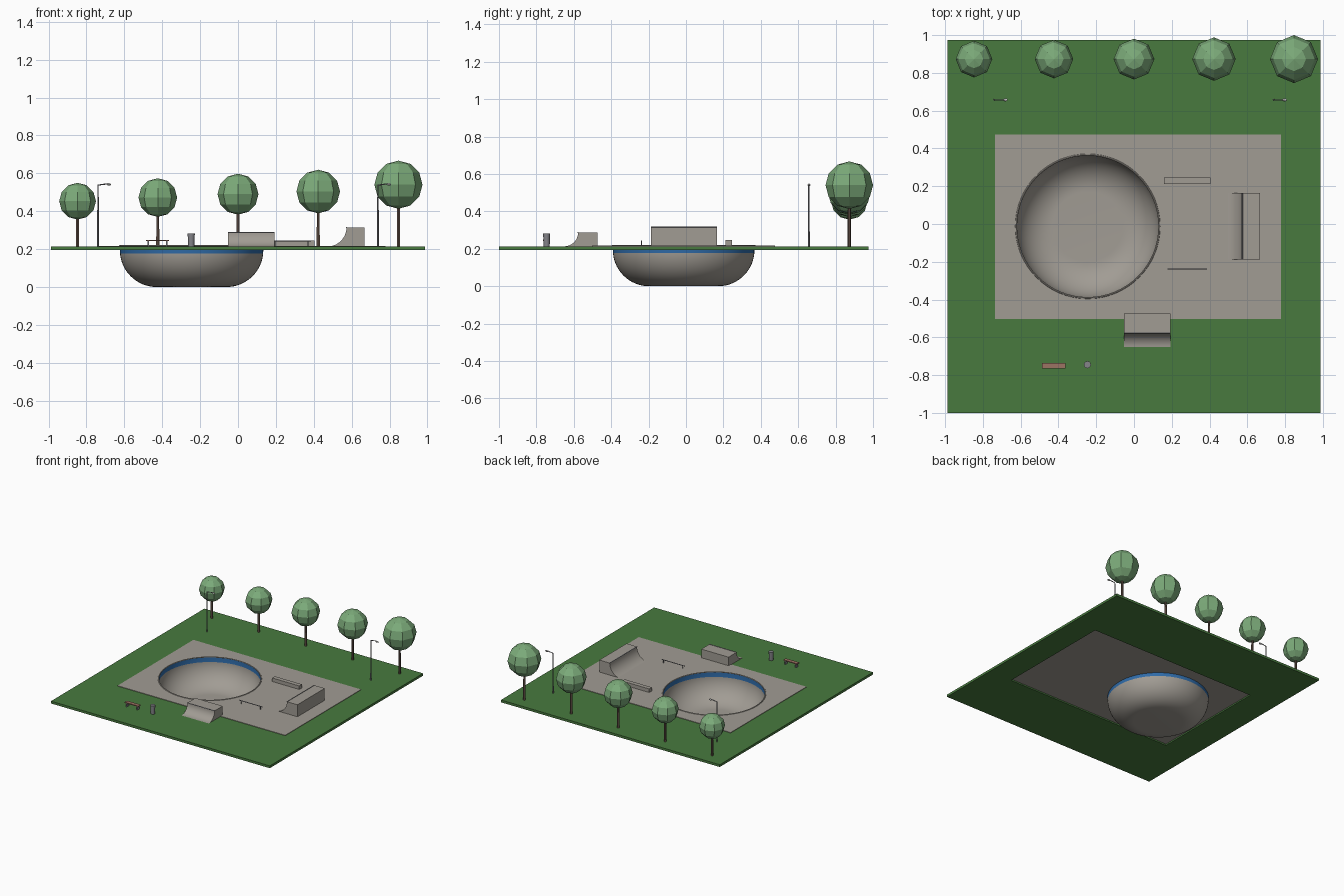
import bpy, bmesh, math
from mathutils import Vector

old = bpy.data.objects.get("Cube")
if old:
    bpy.data.objects.remove(old, do_unlink=True)


def material(name, hexcode):
    srgb = [int(hexcode[i:i + 2], 16) / 255 for i in (0, 2, 4)]
    lin = [c / 12.92 if c < 0.04045 else ((c + 0.055) / 1.055) ** 2.4 for c in srgb]
    m = bpy.data.materials.new(name)
    m.use_nodes = True
    m.diffuse_color = (*lin, 1)
    m.node_tree.nodes["Principled BSDF"].inputs["Base Color"].default_value = (*lin, 1)
    return m


GRASS = material("grass green", "487a3e")
CONCRETE = material("concrete grey", "a19c94")
TILE = material("tile blue", "2f6ba8")
LEAF = material("leaf green", "7cab7a")
BARK = material("bark brown", "6b574c")
WOOD = material("bench wood", "9c7363")
STEEL = material("steel grey", "85858a")
LAMP = material("lamp white", "d0d0cc")

DECK_Y = -0.0125      # middle of the lawn and deck
LAWN_TOP = 0.213
DECK_TOP = 0.217
BOWL = Vector((-0.245, DECK_Y, 0))
BOWL_R = 0.379


def finish(name, bm, mats, smooth=False):
    bmesh.ops.recalc_face_normals(bm, faces=bm.faces)
    me = bpy.data.meshes.new(name)
    bm.to_mesh(me)
    bm.free()
    ob = bpy.data.objects.new(name, me)
    bpy.context.scene.collection.objects.link(ob)
    for m in mats if isinstance(mats, list) else [mats]:
        me.materials.append(m)
    if smooth:
        bpy.ops.object.select_all(action="DESELECT")
        ob.select_set(True)
        bpy.context.view_layer.objects.active = ob
        bpy.ops.object.shade_smooth_by_angle(angle=math.radians(35))
    return ob


def box(name, lo, hi, mat):
    bm = bmesh.new()
    bmesh.ops.create_cube(bm, size=1)
    lo, hi = Vector(lo), Vector(hi)
    for v in bm.verts:
        v.co = (lo + hi) / 2 + v.co * (hi - lo)
    return finish(name, bm, mat)


def rod(name, a, b, r1, mat, r2=None, sides=8):
    a, b = Vector(a), Vector(b)
    bm = bmesh.new()
    bmesh.ops.create_cone(bm, cap_ends=True, segments=sides, radius1=r1,
                          radius2=r1 if r2 is None else r2, depth=(b - a).length)
    turn = (b - a).to_track_quat("Z", "Y")
    for v in bm.verts:
        v.co = turn @ v.co + (a + b) / 2
    return finish(name, bm, mat, True)


def ball(name, centre, size, mat, segments, rings, smooth=False):
    bm = bmesh.new()
    bmesh.ops.create_uvsphere(bm, u_segments=segments, v_segments=rings, radius=1)
    for v in bm.verts:
        v.co = Vector(centre) + v.co * Vector(size)
    return finish(name, bm, mat, smooth)


def rectangle(x0, x1, y0, y1):
    return [(x0, y0), (x1, y0), (x1, y1), (x0, y1)]


def circle(radius, n=64):
    return [(BOWL.x + radius * math.cos(math.tau * i / n),
             BOWL.y + radius * math.sin(math.tau * i / n)) for i in range(n)]


def plate(name, outer, hole, z0, z1, mat):
    """Flat plate with an opening, extruded upwards."""
    bm = bmesh.new()
    edges = []
    for loop in (outer, hole):
        vs = [bm.verts.new((x, y, z0)) for x, y in loop]
        edges += [bm.edges.new((vs[i - 1], vs[i])) for i in range(len(vs))]
    bmesh.ops.triangle_fill(bm, edges=edges, use_beauty=True, normal=(0, 0, 1))
    ext = bmesh.ops.extrude_face_region(bm, geom=bm.faces[:], use_keep_orig=True)
    for v in ext["geom"]:
        if isinstance(v, bmesh.types.BMVert):
            v.co.z = z1
    return finish(name, bm, mat)


def lathe(name, profile, mats, closed=False, n=64):
    """Spin an (r, z) profile around the bowl axis."""
    bm = bmesh.new()
    vs = [bm.verts.new((BOWL.x + r, BOWL.y, z)) for r, z in profile]
    edges = [bm.edges.new(p) for p in zip(vs, vs[1:])]
    if closed:
        edges.append(bm.edges.new((vs[-1], vs[0])))
    bmesh.ops.spin(bm, geom=vs + edges, cent=BOWL, axis=(0, 0, 1),
                   angle=math.tau, steps=n, use_duplicate=False)
    bmesh.ops.remove_doubles(bm, verts=bm.verts, dist=0.0002)
    return finish(name, bm, mats, True)


def ramp(name, start, lip, back, top, side0, side1, along_x):
    """Quarter-pipe: concave transition, platform, flat back."""
    run, rise = lip - start, top - LAWN_TOP
    prof = [(start + run * math.sin(a), top - rise * math.cos(a))
            for a in (math.pi / 2 * i / 12 for i in range(13))]
    prof += [(back, top), (back, LAWN_TOP)]

    def place(u, z, s):
        return (u, s, z) if along_x else (s, u, z)

    bm = bmesh.new()
    face = bm.faces.new([bm.verts.new(place(u, z, side0)) for u, z in prof])
    ext = bmesh.ops.extrude_face_region(bm, geom=[face], use_keep_orig=True)
    shift = Vector(place(0, 0, side1 - side0))
    bmesh.ops.translate(bm, vec=shift,
                        verts=[v for v in ext["geom"] if isinstance(v, bmesh.types.BMVert)])
    finish(name, bm, CONCRETE, True)
    rod(name + "_coping", place(lip, top, side0), place(lip, top, side1), 0.003, STEEL)


# Lawn and concrete deck
deck = rectangle(-0.735, 0.778, -0.503, 0.475)
plate("lawn", rectangle(-0.987, 0.987, -1, 0.975), deck, 0.194, LAWN_TOP, GRASS)
plate("deck", deck, circle(BOWL_R), 0.205, DECK_TOP, CONCRETE)

# Sunken bowl with a tiled band and a rounded rim
FLOOR_R, TILE_Z = 0.185, 0.177
curve = [(FLOOR_R + (BOWL_R - FLOOR_R) * math.sin(a), 0.195 * (1 - math.cos(a)))
         for a in (math.pi / 2 * i / 16 for i in range(16))]
curve = [p for p in curve if p[1] < TILE_Z - 0.004]
bowl = lathe("bowl", [(0, 0)] + curve + [(BOWL_R - 0.001, TILE_Z), (BOWL_R, 0.214)],
             [CONCRETE, TILE])
for p in bowl.data.polygons:
    p.material_index = int(p.center.z > TILE_Z)
lathe("bowl_rim", [(BOWL_R + 0.005 * math.cos(a), DECK_TOP + 0.004 * math.sin(a))
                   for a in (math.tau * i / 8 for i in range(8))], CONCRETE, closed=True)

# Ramps, ledge and grind rail
ramp("side_ramp", 0.47, 0.573, 0.667, 0.315, -0.187, 0.165, True)
ramp("front_ramp", -0.652, -0.577, -0.473, 0.287, -0.053, 0.193, False)
box("ledge", (0.159, 0.212, LAWN_TOP), (0.404, 0.247, 0.246), CONCRETE)
rod("grind_rail", (0.178, -0.238, 0.242), (0.386, -0.238, 0.242), 0.003, STEEL)
for side, x in (("right", 0.195), ("left", 0.37)):
    rod("rail_post_" + side, (x, -0.238, LAWN_TOP), (x, -0.238, 0.242), 0.0025, STEEL)

# Bench and bin
box("bench_seat", (-0.487, -0.765, 0.242), (-0.363, -0.735, 0.249), WOOD)
for side, x in (("right", -0.473), ("left", -0.377)):
    box("bench_leg_" + side, (x - 0.004, -0.762, LAWN_TOP), (x + 0.004, -0.738, 0.242), STEEL)
rod("bin", (-0.247, -0.745, LAWN_TOP), (-0.247, -0.745, 0.282), 0.016, STEEL, 0.019, 12)

# Street lamps
for side, x in (("right", -0.739), ("left", 0.739)):
    y = 0.657
    rod("lamp_pole_" + side, (x, y, LAWN_TOP), (x, y, 0.54), 0.005, STEEL, 0.0035)
    rod("lamp_arm_" + side, (x, y, 0.538), (x + 0.06, y, 0.546), 0.003, STEEL)
    ball("lamp_head_" + side, (x + 0.058, y, 0.541), (0.013, 0.008, 0.006), LAMP, 10, 6, True)

# Row of trees growing taller towards the left
crowns = [(0.097, 0.453), (0.102, 0.472), (0.108, 0.49), (0.115, 0.504), (0.127, 0.54)]
for i, (r, z) in enumerate(crowns):
    x = (i - 2) * 0.4235
    rod(f"tree_trunk_{i + 1}", (x, 0.873, LAWN_TOP), (x, 0.873, z), 0.01, BARK, 0.007, 6)
    ball(f"tree_crown_{i + 1}", (x, 0.873, z), (r, r, r), LEAF, 8, 6)
